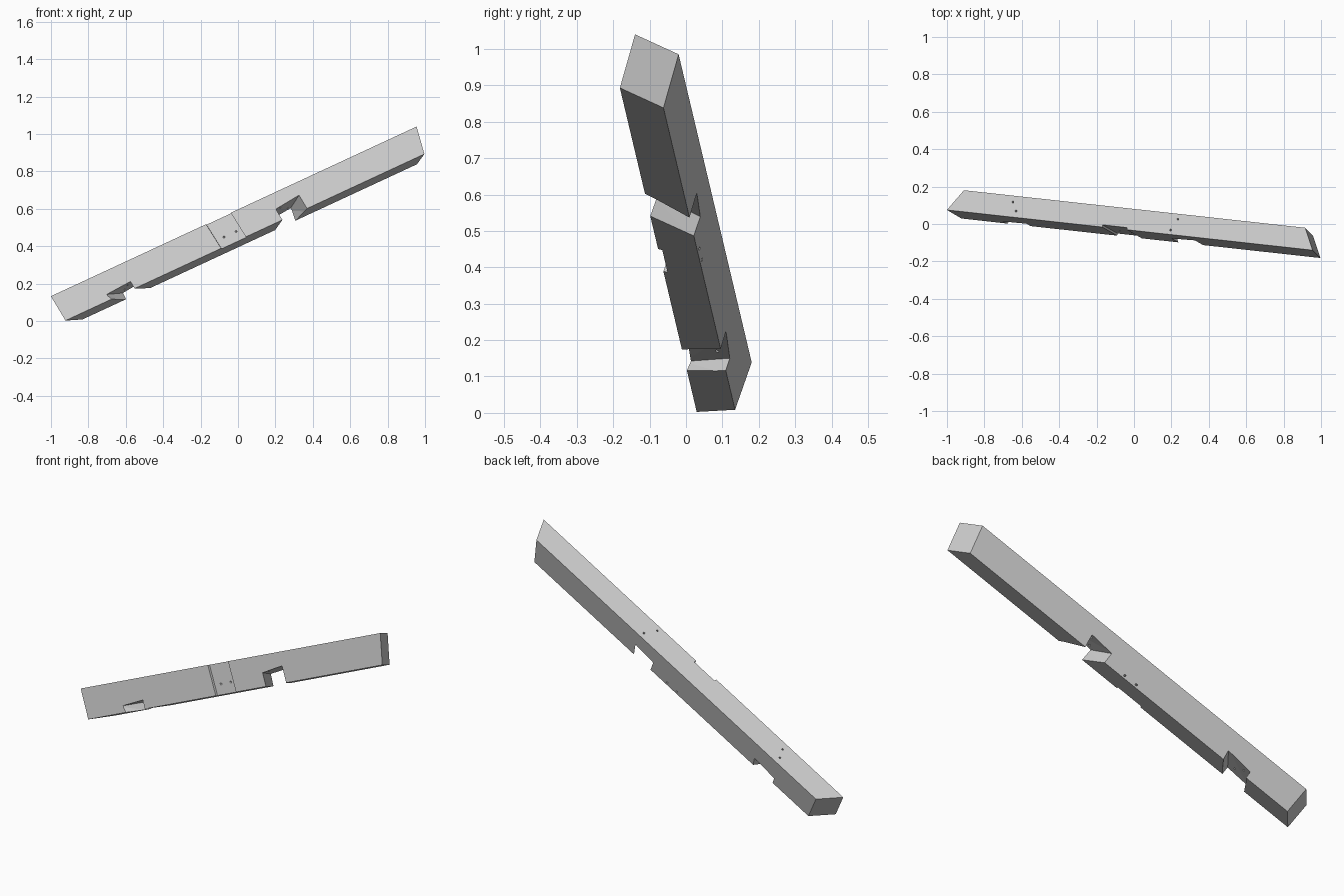
import bpy, bmesh
from mathutils import Vector, Matrix

cube = bpy.data.objects.get("Cube")
if cube:
    bpy.data.objects.remove(cube, do_unlink=True)

WIDTH, HEIGHT = 0.118, 0.157

# Beam frame: local x runs along the beam, y into its depth, z up its face
along = Vector((0.9025, -0.0993, 0.4187)).normalized()
up = along.cross(Vector((0.204, 0.957, -0.214))).normalized()
depth = up.cross(along)
frame = Matrix((along, depth, up)).transposed().to_4x4()
frame.translation = (0.955, -0.14, 1.04)

grey = bpy.data.materials.new("timber_grey")
grey.use_nodes = True
colour = (0.6, 0.6, 0.6, 1)
grey.diffuse_color = colour
grey.node_tree.nodes["Principled BSDF"].inputs["Base Color"].default_value = colour


def make_object(name, bm):
    bmesh.ops.recalc_face_normals(bm, faces=bm.faces)
    mesh = bpy.data.meshes.new(name)
    bm.to_mesh(mesh)
    bm.free()
    mesh.materials.append(grey)
    obj = bpy.data.objects.new(name, mesh)
    obj.matrix_world = frame
    bpy.context.collection.objects.link(obj)
    return obj


def hull(name, points):
    bm = bmesh.new()
    for p in points:
        bm.verts.new(p)
    bmesh.ops.convex_hull(bm, input=bm.verts)
    bmesh.ops.dissolve_limit(bm, angle_limit=0.002, verts=bm.verts, edges=bm.edges)
    return make_object(name, bm)


def notch(name, front, back):
    """Each side lists (along, height) as left foot, left top, right top, right foot."""
    def section(t):
        pts = []
        for (s0, r0), (s1, r1) in zip(front, back):
            k = t / WIDTH
            pts.append(Vector((s0 + (s1 - s0) * k, t, r0 + (r1 - r0) * k)))
        # Carry the feet on past the underside
        for foot, top in ((0, 1), (3, 2)):
            pts[foot] += (pts[foot] - pts[top]) * 0.4
        return pts
    return hull(name, section(-0.02) + section(WIDTH + 0.02))


def peg_hole(name, start, end, radius=0.005):
    start, end = Vector(start), Vector(end)
    axis = end - start
    bm = bmesh.new()
    turn = axis.to_track_quat('Z', 'Y').to_matrix().to_4x4()
    bmesh.ops.create_cone(bm, cap_ends=True, segments=12, radius1=radius, radius2=radius,
                          depth=axis.length * 1.3,
                          matrix=Matrix.Translation((start + end) / 2) @ turn)
    return make_object(name, bm)


# Beam with obliquely sawn ends
beam = hull("timber_beam", [
    (s - 0.6 * t + lean * r, t, r)
    for s, lean, skew in ((0, 0.127, -0.6),)
    for t in (0, WIDTH) for r in (0, -HEIGHT)
] + [
    (-2.166 + 0.627 * t - 0.127 * r, t, r)
    for t in (0, WIDTH) for r in (0, -HEIGHT)
])

cutters = [
    # Upper and lower seat notches under the beam
    notch("upper_seat",
          [(-0.861, -HEIGHT), (-0.870, -0.087), (-0.726, -0.071), (-0.717, -HEIGHT)],
          [(-0.930, -HEIGHT), (-0.936, -0.095), (-0.808, -0.083), (-0.812, -HEIGHT)]),
    notch("lower_seat",
          [(-1.872, -HEIGHT), (-1.886, -0.122), (-1.742, -0.112), (-1.738, -HEIGHT)],
          [(-1.812, -HEIGHT), (-1.816, -0.118), (-1.671, -0.104), (-1.673, -HEIGHT)]),
    # Shallow slanted housing across the front face
    hull("front_housing", [
        (s - 0.148 * r, t, r)
        for s in (-1.247, -1.101) for t in (-0.03, 0.012) for r in (0.03, -0.19)]),
]

# Peg holes: two slanted through the housing, two down into each seat
for s in (-1.195, -1.124):
    cutters.append(peg_hole("housing_peg", (s, 0, -0.099), (s + 0.077, WIDTH, -0.142)))
for s, t in ((-1.794, 0.083), (-1.765, 0.036), (-0.818, 0.089), (-0.847, 0.025)):
    cutters.append(peg_hole("seat_peg", (s, t, 0), (s, t, -0.12)))

for cutter in cutters:
    cutter.hide_render = True
    cut = beam.modifiers.new(cutter.name, 'BOOLEAN')
    cut.operation = 'DIFFERENCE'
    cut.solver = 'EXACT'
    cut.object = cutter

# Bake the cuts and drop the cutters
bpy.context.view_layer.update()
deps = bpy.context.evaluated_depsgraph_get()
baked = bpy.data.meshes.new_from_object(beam.evaluated_get(deps))
beam.modifiers.clear()
beam.data = baked
for cutter in cutters:
    bpy.data.objects.remove(cutter, do_unlink=True)
